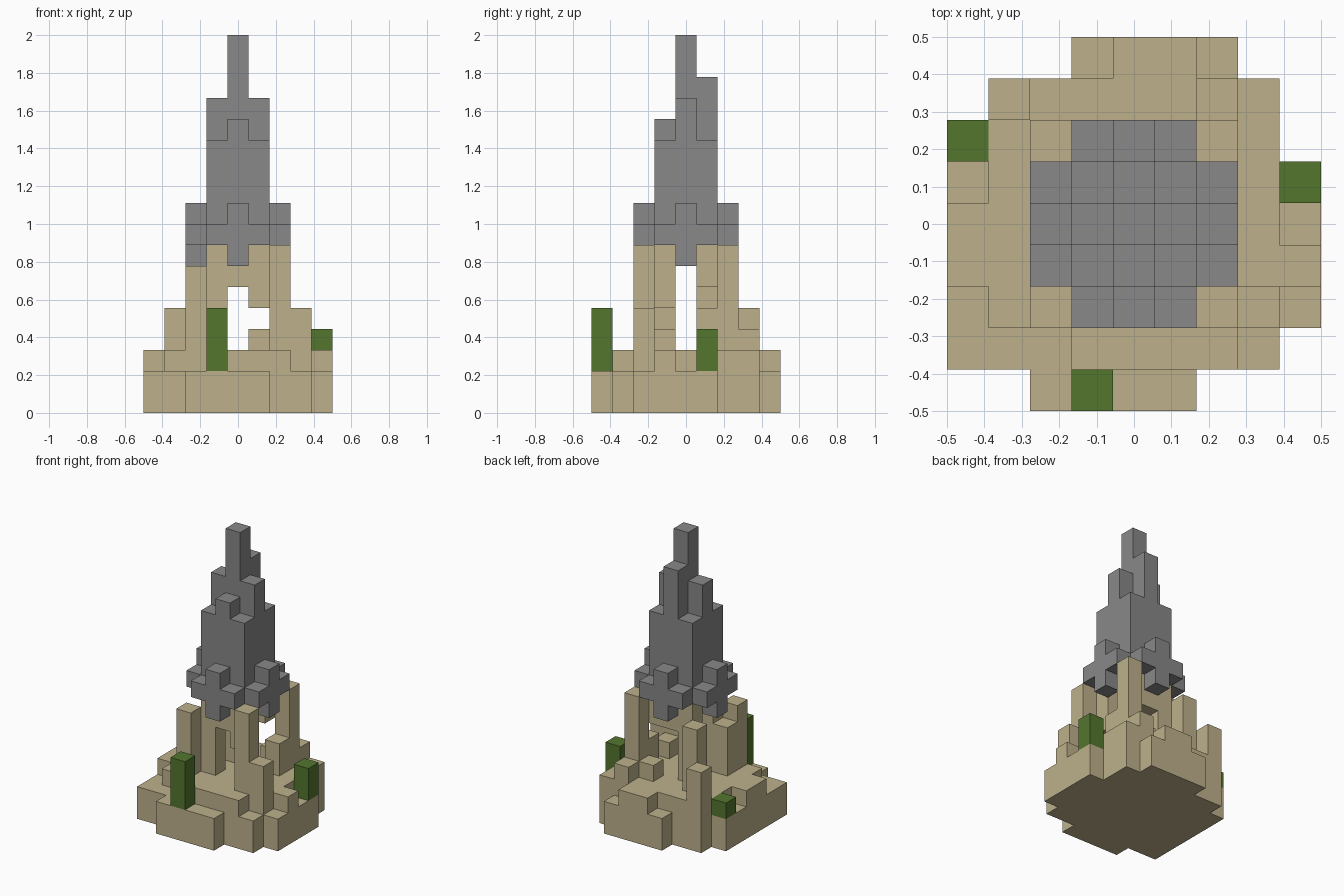
import bpy, bmesh
from mathutils import Vector

cube = bpy.data.objects.get("Cube")
if cube:
    bpy.data.objects.remove(cube, do_unlink=True)

U = 1 / 9  # edge of one block


def material(name, colour):
    m = bpy.data.materials.new(name)
    m.use_nodes = True
    m.diffuse_color = (*colour, 1)
    m.node_tree.nodes["Principled BSDF"].inputs["Base Color"].default_value = (*colour, 1)
    return m


sand = material("sandstone", (0.51, 0.44, 0.26))
slate = material("grey_slate", (0.246, 0.246, 0.246))
leaf = material("leaf_green", (0.087, 0.181, 0.027))


def column(x, y, z0, z1):
    return {(x, y, z) for z in range(z0, z1)}


def layer(rows, z0, z1):
    """Rows give y: (first x, last x)."""
    cells = set()
    for y, (a, b) in rows.items():
        for x in range(a, b + 1):
            cells |= column(x, y, z0, z1)
    return cells


parts = []


def part(name, mat, cells):
    parts.append((name, mat, cells))


# Stepped base
part("base", sand, layer({4: (-1, 2), 3: (-3, 3), 2: (-4, 3), 1: (-4, 4), 0: (-4, 4),
                          -1: (-4, 4), -2: (-4, 4), -3: (-4, 3), -4: (-2, 1)}, 0, 2))
part("plateau", sand, layer({4: (0, 1), 3: (-3, 3), 2: (-3, 3), 1: (-3, 3), 0: (-4, 3),
                             -1: (-4, 4), -2: (-3, 3), -3: (-1, 2)}, 2, 3))

# Corner legs and broken stubs rising from the plateau
legs = {(2, 2): 8, (2, -2): 8, (-2, -2): 7, (-2, 2): 7, (-1, -1): 8, (-1, 1): 8}
stubs = {(3, -2): 5, (-3, 3): 5, (2, 3): 4, (1, 2): 4, (2, 1): 5, (2, -1): 4, (-2, -1): 6}
for name, heights in (("legs", legs), ("stubs", stubs)):
    part(name, sand, set().union(*(column(x, y, 3, h) for (x, y), h in heights.items())))

# Masonry hanging below the spire
part("hanging_masonry", sand, column(1, -1, 5, 8) | column(1, 1, 6, 8)
     | column(0, 1, 6, 8) | column(0, -1, 6, 8))

# Spire with stepped tips
spire = layer({y: (-1, 1) for y in (-1, 0, 1)}, 8, 13)
for x, y, top in ((0, 0, 18), (0, 1, 16), (0, -1, 14), (1, 0, 15), (-1, 0, 15)):
    spire |= column(x, y, 13, top)
part("spire", slate, spire)

# Cross ornament on each side of the spire
crosses = set()
for s in (-2, 2):
    crosses |= column(0, s, 7, 10) | column(s, 0, 7, 10)
    for t in (-1, 1):
        crosses |= column(t, s, 8, 9) | column(s, t, 8, 9)
part("cross_ornaments", slate, crosses)

# Shrubs
part("front_shrub", leaf, column(-1, -4, 2, 5))
part("left_shrub", leaf, column(4, 1, 2, 4))
part("right_shrub", leaf, column(-4, 2, 2, 3))

solid = set().union(*(cells for _, _, cells in parts))
for name, mat, cells in parts:
    bm = bmesh.new()
    for cell in cells:
        centre = Vector(cell) + Vector((0, 0, 0.5))
        for axis in range(3):
            for sign in (-1, 1):
                n = Vector((0, 0, 0))
                n[axis] = sign
                if tuple(int(c + d) for c, d in zip(cell, n)) in solid:
                    continue
                u = Vector((0, 0, 0))
                u[(axis + 1) % 3] = 0.5
                v = n.cross(u)
                mid = centre + n / 2
                bm.faces.new([bm.verts.new((mid + p) * U)
                              for p in (-u - v, u - v, u + v, v - u)])
    bmesh.ops.remove_doubles(bm, verts=bm.verts[:], dist=0.001)
    mesh = bpy.data.meshes.new(name)
    bm.to_mesh(mesh)
    bm.free()
    mesh.materials.append(mat)
    bpy.context.collection.objects.link(bpy.data.objects.new(name, mesh))
